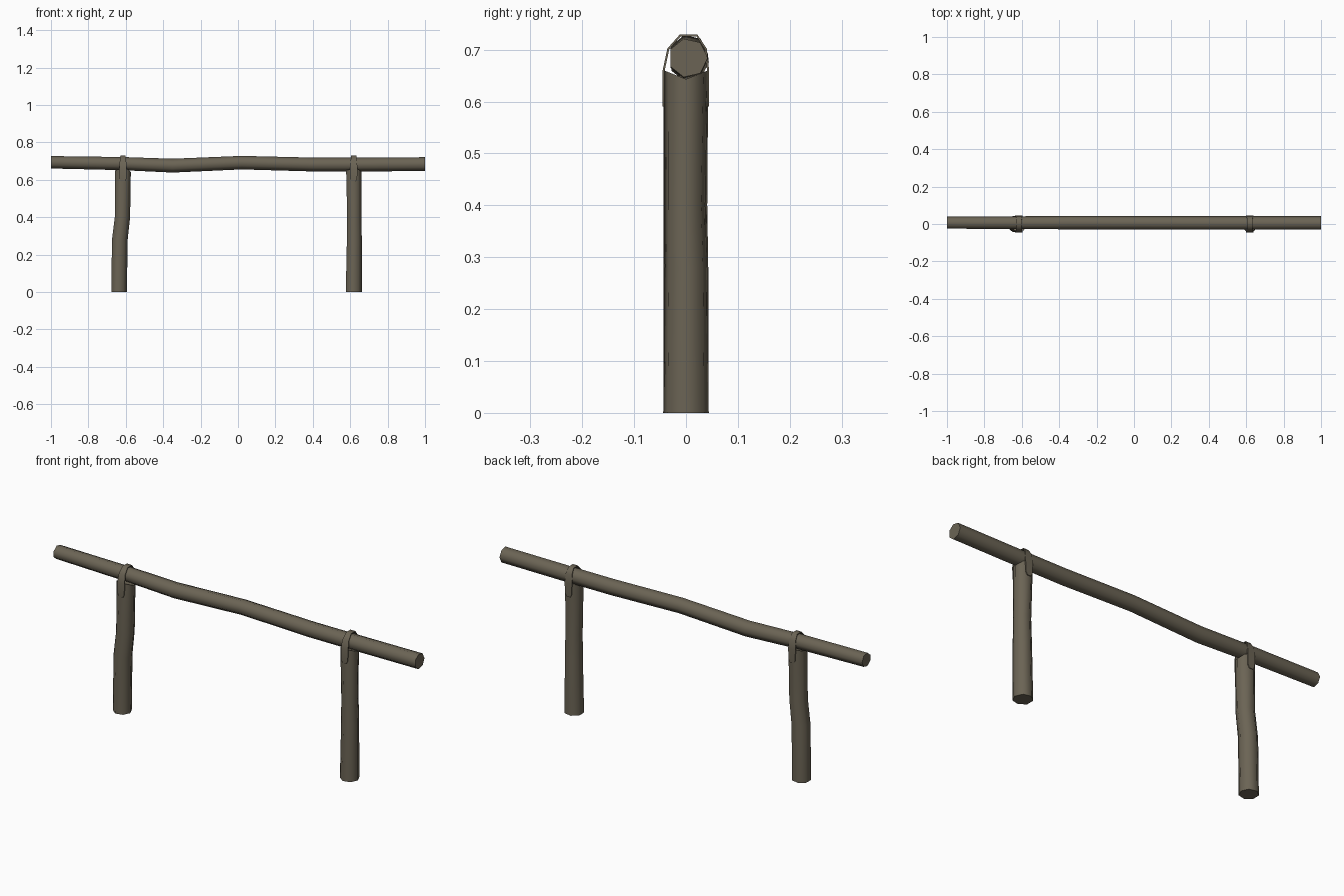
import bpy, bmesh, math

if "Cube" in bpy.data.objects:
    bpy.data.objects.remove(bpy.data.objects["Cube"])

wood = bpy.data.materials.new("weathered_wood")
wood.diffuse_color = (0.147, 0.127, 0.09, 1)
wood.use_nodes = True
wood.node_tree.nodes["Principled BSDF"].inputs["Base Color"].default_value = wood.diffuse_color


def finish(name, bm):
    bmesh.ops.recalc_face_normals(bm, faces=bm.faces)
    me = bpy.data.meshes.new(name)
    bm.to_mesh(me)
    bm.free()
    me.materials.append(wood)
    ob = bpy.data.objects.new(name, me)
    bpy.context.collection.objects.link(ob)
    bpy.ops.object.select_all(action='DESELECT')
    ob.select_set(True)
    bpy.context.view_layer.objects.active = ob
    bpy.ops.object.shade_smooth_by_angle(angle=math.radians(58))
    return ob


def loft(bm, rings):
    """Skin closed rings of points; returns the vertex rings."""
    vr = [[bm.verts.new(p) for p in r] for r in rings]
    for a, b in zip(vr, vr[1:]):
        for i in range(len(a)):
            j = (i + 1) % len(a)
            bm.faces.new((a[i], a[j], b[j], b[i]))
    return vr


SIDES = 7
ANGLES = [2 * math.pi * i / SIDES for i in range(SIDES)]

# rail: crooked seven-sided log, stations are x, y, z, radius
stations = [(-1, .006, .694, .034), (-.62, .005, .687, .036), (-.35, .006, .676, .038),
            (.02, .005, .692, .037), (.40, .004, .682, .038), (.62, .004, .682, .038),
            (1, .004, .684, .038)]
bm = bmesh.new()
rings = loft(bm, [[(x, y + r * math.cos(a), z + r * math.sin(a)) for a in ANGLES]
                  for x, y, z, r in stations])
bm.faces.new(rings[0])
bm.faces.new(rings[-1])
finish("top_rail", bm)


# posts: seven-sided logs with a shallow V saddle at the top
def post(name, levels):
    bm = bmesh.new()
    pts = []
    for k, (x, y, z, r) in enumerate(levels):
        top = k == len(levels) - 1
        pts.append([(x + r * math.cos(a), y + r * math.sin(a),
                     z + (abs(r * math.sin(a)) * .4 if top else 0)) for a in ANGLES])
    rings = loft(bm, pts)
    bm.faces.new(rings[0])
    x, y, z, r = levels[-1]
    c = bm.verts.new((x, y, z))
    t = rings[-1]
    for i in range(SIDES):
        bm.faces.new((t[i], t[(i + 1) % SIDES], c))
    finish(name, bm)


post("left_post", [(-.638, 0, 0, .044), (-.634, 0, .28, .044),
                   (-.620, -.001, .40, .043), (-.617, 0, .643, .044)])
post("right_post", [(.617, 0, 0, .045), (.620, 0, .28, .042),
                    (.620, -.002, .40, .040), (.617, 0, .643, .043)])

# straps: thin bands bent over the rail and fixed to the post sides
# points are y, z, half width
path = [(-.045, .590, .010), (-.0455, .605, .018), (-.045, .66, .020), (-.036, .702, .017),
        (-.012, .729, .014), (.022, .729, .014), (.040, .702, .017), (.0445, .66, .020),
        (.0445, .605, .018), (.044, .590, .010)]
for name, cx in (("left_strap", -.615), ("right_strap", .619)):
    bm = bmesh.new()
    cy, cz, t = .003, .685, .004
    rings = []
    for y, z, w in path:
        # inner edge moves towards the rail axis
        dy, dz = cy - y, max(-1, min(0, cz - z))
        d = math.hypot(dy, dz)
        iy, iz = y + dy / d * t, z + dz / d * t
        rings.append([(cx - w, y, z), (cx + w, y, z), (cx + w, iy, iz), (cx - w, iy, iz)])
    vr = loft(bm, rings)
    bm.faces.new(vr[0])
    bm.faces.new(vr[-1])
    finish(name, bm)
